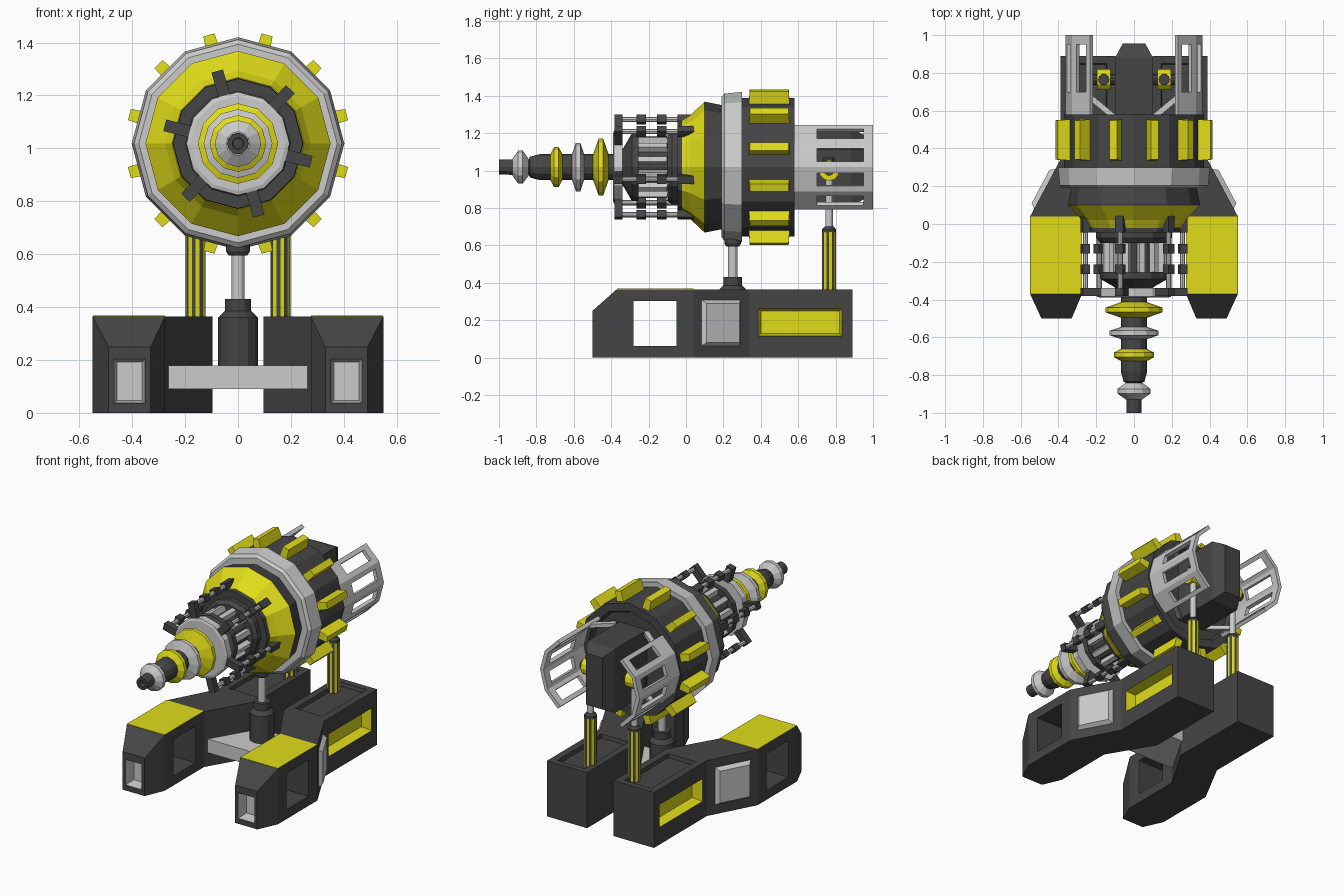
import bpy, bmesh, math
from mathutils import Vector as V

if "Cube" in bpy.data.objects:
    bpy.data.objects.remove(bpy.data.objects["Cube"])


def material(name, rgb):
    m = bpy.data.materials.new(name)
    m.diffuse_color = (*rgb, 1)
    m.use_nodes = True
    m.node_tree.nodes["Principled BSDF"].inputs["Base Color"].default_value = m.diffuse_color
    return m


DARK = material("dark", (.06, .06, .06))
YELLOW = material("yellow", (.75, .72, .01))
GREY = material("grey", (.7, .7, .7))
AXIS_Z = 1.018


def finish(name, bm, mat):
    bmesh.ops.recalc_face_normals(bm, faces=bm.faces)
    me = bpy.data.meshes.new(name)
    bm.to_mesh(me)
    bm.free()
    me.materials.append(mat)
    ob = bpy.data.objects.new(name, me)
    bpy.context.collection.objects.link(ob)
    return ob


def loft(name, rings, mat):
    """Skin equal-length rings of points and cap both ends."""
    bm = bmesh.new()
    rs = [[bm.verts.new(p) for p in r] for r in rings]
    n = len(rs[0])
    for a, b in zip(rs, rs[1:]):
        for i in range(n):
            j = (i + 1) % n
            bm.faces.new((a[i], a[j], b[j], b[i]))
    bm.faces.new(rs[0])
    bm.faces.new(rs[-1])
    return finish(name, bm, mat)


def lathe(name, profile, mat, n=12, axis='Y', o=(0, 0, AXIS_Z)):
    """Revolve (position, radius) pairs around an axis through o."""
    rings = []
    for a, r in profile:
        ring = []
        for i in range(n):
            t = math.tau * i / n
            c, s = r * math.cos(t), r * math.sin(t)
            p = {'X': (a, c, s), 'Y': (c, a, s), 'Z': (c, s, a)}[axis]
            ring.append(V(p) + V(o))
        rings.append(ring)
    return loft(name, rings, mat)


def block(name, c, n, up, w, h, d, mat, inset=0):
    """Box or frustum growing from base centre c along n; h runs along up."""
    c, n, up = V(c), V(n).normalized(), V(up)
    side = up.cross(n).normalized()

    def rect(depth, k):
        return [c + n * depth + side * x * (w / 2 - k) + up * y * (h / 2 - k)
                for x, y in ((-1, -1), (1, -1), (1, 1), (-1, 1))]
    return loft(name, [rect(0, 0), rect(d, inset)], mat)


def mirror(ob):
    ob.modifiers.new("mirror", 'MIRROR')
    return ob


def cut(ob, cutter):
    m = ob.modifiers.new("cut", 'BOOLEAN')
    m.operation, m.solver, m.object = 'DIFFERENCE', 'EXACT', cutter
    m.material_mode = 'TRANSFER'
    cutter.hide_render = True
    cutter.hide_set(True)


UP, FWD = (0, 0, 1), (0, 1, 0)

# Base legs: one bent beam, cut and mirrored
sections = [(-.5, .33, .49, .25), (-.37, .275, .55, .365), (.04, .275, .55, .365),
            (.34, .097, .39, .365), (.89, .097, .39, .365)]
leg = loft("base_leg", [[(a, y, 0), (b, y, 0), (b, y, z), (a, y, z)]
                        for y, a, b, z in sections], DARK)
cut(leg, block("cutter_side_window", (.7, -.165, .182), (-1, 0, 0), UP, .23, .24, .6, DARK))
cut(leg, block("cutter_nose_recess", (.41, -.51, .12), (0, 1, 0), UP, .12, .17, .08, GREY, .012))
cut(leg, block("cutter_rear_recess", (.395, .61, .188), (-1, 0, 0), UP, .45, .15, .07, YELLOW, .015))
cut(leg, block("cutter_top_tray", (.243, .62, .37), (0, 0, -1), FWD, .2, .46, .03, DARK, .005))
mirror(leg)
mirror(block("leg_top_plate", (.4125, -.165, .355), UP, FWD, .273, .41, .013, YELLOW))
mirror(block("leg_side_panel", (.47, .185, .185), (.30, .16, 0), UP, .24, .25, .028, GREY, .02))
block("cross_plate", (0, .21, .09), UP, FWD, .53, .3, .09, GREY)

# Front pedestal
lathe("pedestal_base", [(.17, .075), (.36, .075), (.385, .05), (.43, .05)], DARK, 12, 'Z', (0, .25, 0))
lathe("pedestal_rod", [(.42, .025), (.61, .025)], GREY, 12, 'Z', (0, .25, 0))
lathe("pedestal_head", [(.595, .035), (.61, .045), (.67, .045)], DARK, 12, 'Z', (0, .25, 0))

# Rear hydraulic struts with striped sleeves
for s in (-1, 1):
    o = (s * .16, .765, 0)
    sleeve = lathe("strut_sleeve", [(.33, .038), (.67, .038)], YELLOW, 16, 'Z', o)
    sleeve.data.materials.append(DARK)
    for p in sleeve.data.polygons:
        p.material_index = p.index % 2 if len(p.vertices) == 4 else 1
    lathe("strut_collar", [(.665, .038), (.685, .038), (.7, .025)], DARK, 12, 'Z', o)
    lathe("strut_rod", [(.69, .02), (1.0, .02)], GREY, 12, 'Z', o)
    lathe("strut_eye", [(-.035, .055), (.035, .055)], YELLOW, 12, 'X', (s * .16, .765, 1.0))
    lathe("strut_pin", [(-.07, .028), (.06, .028)], DARK, 10, 'X', (s * .16, .765, 1.0))
    lathe("strut_cap", [(1.03, .03), (1.07, .03)], DARK, 10, 'Z', o)

# Barrel
lathe("barrel_shaft", [(-.96, .02), (-1, .022), (-1, .04), (-.84, .042), (-.835, .055), (-.78, .07),
                       (-.36, .07), (-.33, .11), (-.29, .18), (-.255, .18), (-.255, .14),
                       (-.1, .14)], DARK)
for y, r, w, mat in ((-.885, .088, .043, GREY), (-.693, .107, .045, YELLOW),
                     (-.577, .13, .04, GREY), (-.455, .152, .05, YELLOW)):
    lathe("barrel_disc", [(y - w, .045), (y - .012, r), (y + .012, r), (y + w, .045)], mat)
lathe("muzzle_ring", [(-.39, .18), (-.385, .195), (-.34, .195)], GREY)

# Caged section behind the muzzle ring
for i in range(12):
    t = math.radians(30 * i + 15)
    d = V((math.cos(t), 0, math.sin(t)))
    block("cage_bar", d * .125 + V((0, -.178, AXIS_Z)), d, FWD, .042, .165, .043, GREY, .006)
lathe("cage_collar", [(-.1, .12), (-.1, .18), (-.075, .2), (-.045, .2), (-.045, .245), (0, .25)], DARK)

# Six beaded rods around the cage
for i in range(6):
    t = math.radians(46 + 60 * i)
    d = V((math.cos(t), 0, math.sin(t)))
    o = V((0, 0, AXIS_Z))
    c = o + d * .265
    lathe("cage_rod", [(-.37, .014), (.04, .014)], GREY, 8, 'Y', c)
    block("rod_bracket", o + d * .18 + V((0, -.36, 0)), d, FWD, .045, .042, .105, DARK)
    for y, length in ((-.24, .05), (-.13, .05), (.0, .09)):
        block("rod_bead", c + V((0, y, 0)) - d * .02, d, FWD, .045, length, .04, DARK)

# Main housing
lathe("front_bowl", [(-.022, .2), (-.022, .25), (.02, .275), (.1, .35), (.105, .34)], YELLOW)
lathe("housing_neck", [(.09, .34), (.1, .35), (.2, .33)], DARK)
lathe("housing_ring", [(.19, .32), (.19, .375), (.205, .393), (.3, .402), (.3, .35)], GREY)
lathe("housing_drum", [(.29, .37), (.58, .37), (.58, .315), (.55, .3)], DARK)
for i in range(12):
    t = math.radians(30 * i + 15)
    d = V((math.cos(t), 0, math.sin(t)))
    block("drum_fin", d * .34 + V((0, .445, AXIS_Z)), d, FWD, .055, .22, .085, YELLOW, .006)

# Rear block, chamfered towards the back
loft("rear_block", [[(x * w, y, AXIS_Z + z * h) for x, z in ((-1, -1), (1, -1), (1, 1), (-1, 1))]
                    for y, w, h in ((.5, .1, .21), (.88, .1, .21), (.955, .06, .17))], DARK)

# Slotted rear shields: faceted arc with one slot per facet
bm = bmesh.new()
arc = [V((.1 + .25 * math.cos(math.radians(a)), 0, AXIS_Z + .25 * math.sin(math.radians(a))))
       for a in (-60, -30, 0, 30, 60)]
rows = (.56, .70, .95, 1.0)
for a, b in zip(arc, arc[1:]):
    cols = [a.lerp(b, t) for t in (0, .22, .78, 1)]
    for i in range(3):
        for j in range(3):
            if i != 1 or j != 1:
                bm.faces.new([bm.verts.new(cols[p] + V((0, rows[q], 0)))
                              for p, q in ((i, j), (i + 1, j), (i + 1, j + 1), (i, j + 1))])
bmesh.ops.remove_doubles(bm, verts=bm.verts, dist=.0005)
shield = finish("rear_shield", bm, GREY)
sol = shield.modifiers.new("thickness", 'SOLIDIFY')
sol.thickness, sol.offset = .025, 0
mirror(shield)
for z in (-.2, .2):
    mirror(block("shield_brace", (.11, .57, AXIS_Z + z), (.12, .1, 0), UP, .03, .025, .16, GREY))
